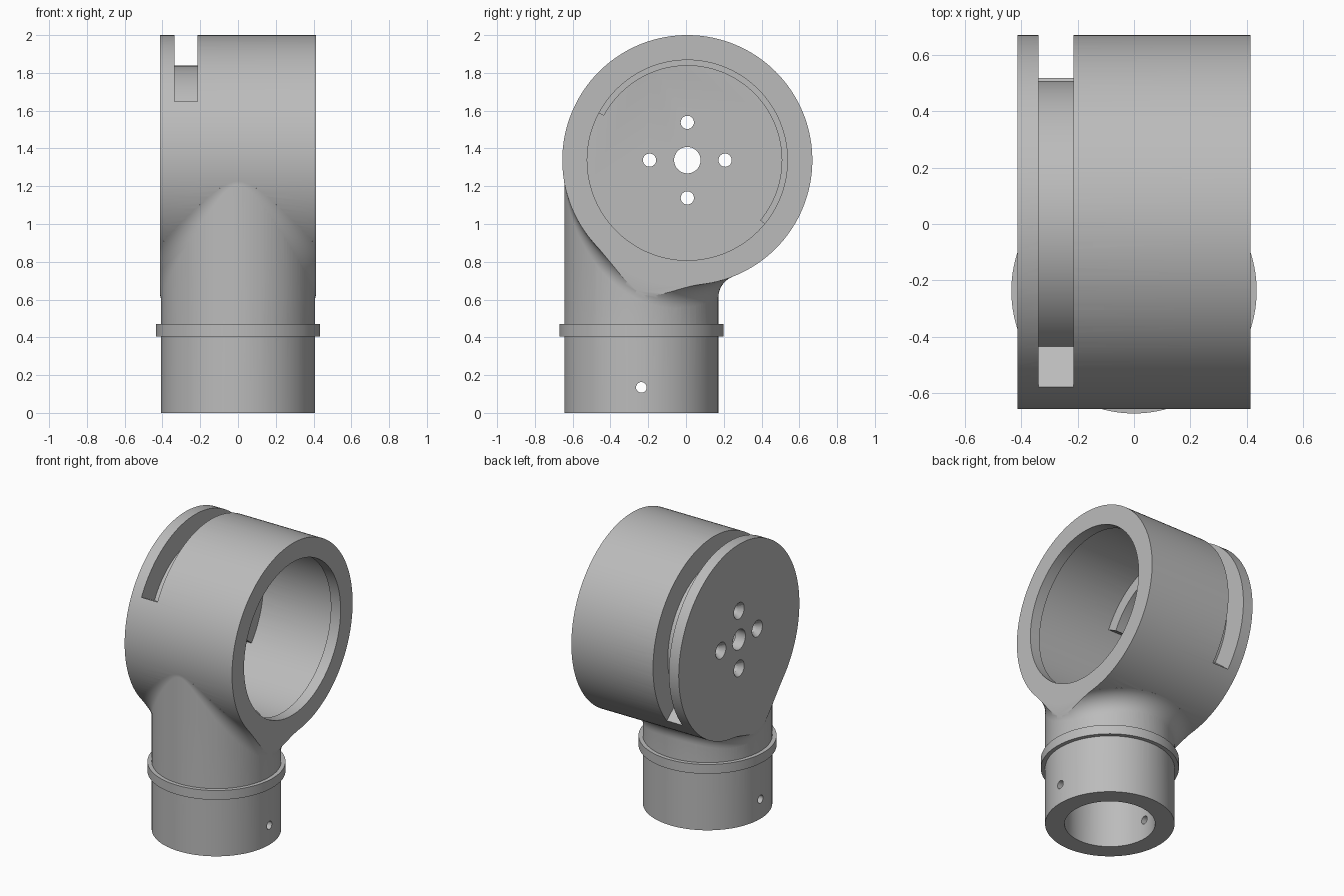
import bpy
import bmesh
from math import sin, cos, pi, sqrt, radians
from mathutils import Matrix, Vector

old = bpy.data.objects.get("Cube")
if old:
    bpy.data.objects.remove(old, do_unlink=True)

SEG = 128
DRUM_Y, DRUM_Z, DRUM_R, HALF_W = 0.007, 1.338, 0.662, 0.4125
NECK_Y, NECK_R, BORE_R = -0.2365, 0.4075, 0.285
WALL = 0.075           # thickness of end plate and lip
CAVITY_R = 0.58
FILLET = 0.12

grey = bpy.data.materials.new("plain grey")
grey.use_nodes = True
grey.diffuse_color = (0.5, 0.5, 0.5, 1)
grey.node_tree.nodes["Principled BSDF"].inputs["Base Color"].default_value = (0.5, 0.5, 0.5, 1)


def make(name, bm):
    bmesh.ops.recalc_face_normals(bm, faces=bm.faces)
    mesh = bpy.data.meshes.new(name)
    bm.to_mesh(mesh)
    bm.free()
    mesh.materials.append(grey)
    obj = bpy.data.objects.new(name, mesh)
    bpy.context.collection.objects.link(obj)
    return obj


def cylinder(name, axis, start, end, a, b, r, r_end=None, seg=SEG):
    """Cylinder or cone along x (a, b = y, z) or along z (a, b = x, y)."""
    bm = bmesh.new()
    bmesh.ops.create_cone(bm, cap_ends=True, segments=seg, radius1=r,
                          radius2=r if r_end is None else r_end, depth=end - start)
    mid = (start + end) / 2
    if axis == "x":
        mat = Matrix.Translation((mid, a, b)) @ Matrix.Rotation(pi / 2, 4, "Y")
    else:
        mat = Matrix.Translation((a, b, mid))
    bm.transform(mat)
    return make(name, bm)


def combine(target, tool, operation):
    mod = target.modifiers.new("combine", "BOOLEAN")
    mod.operation, mod.solver, mod.object = operation, "EXACT", tool
    bpy.context.view_layer.objects.active = target
    bpy.ops.object.modifier_apply(modifier=mod.name)
    bpy.data.objects.remove(tool, do_unlink=True)


def loft(name, rings, closed):
    """Solid through equal rings of points, closed on itself or capped."""
    bm = bmesh.new()
    loops = [[bm.verts.new(p) for p in ring] for ring in rings]
    n = len(loops[0])
    pairs = list(zip(loops, loops[1:])) + ([(loops[-1], loops[0])] if closed else [])
    for lo, hi in pairs:
        for i in range(n):
            j = (i + 1) % n
            bm.faces.new((lo[i], lo[j], hi[j], hi[i]))
    if not closed:
        bm.faces.new(loops[0])
        bm.faces.new(loops[-1])
    return bm


def fillet_section(t, steps=10):
    """Rolling-ball section between neck and drum at neck angle t."""
    out = Vector((cos(t), sin(t), 0))
    axis = Vector((0, NECK_Y, 0))
    ball = axis + out * (NECK_R + FILLET)
    dy = ball.y - DRUM_Y
    ball.z = DRUM_Z - sqrt((DRUM_R + FILLET) ** 2 - dy * dy)
    to_drum = Vector((0, DRUM_Y - ball.y, DRUM_Z - ball.z)).normalized()
    arc = [ball + FILLET * (-out).slerp(to_drum, i / steps) for i in range(steps + 1)]
    in_drum = arc[-1] + to_drum * 0.04
    in_neck = axis + out * (NECK_R - 0.06)
    return arc + [in_drum, in_neck + Vector((0, 0, in_drum.z)), in_neck + Vector((0, 0, ball.z))]


# Outer solid: drum, neck, collar and the fillet trimmed to the drum width
body = cylinder("pipe_elbow_housing", "x", -HALF_W, HALF_W, DRUM_Y, DRUM_Z, DRUM_R)
neck = cylinder("neck", "z", 0, DRUM_Z, 0, NECK_Y, NECK_R)
collar = cylinder("collar", "z", 0.405, 0.47, 0, NECK_Y, 0.4345)
bm = loft("fillet", [fillet_section(2 * pi * k / SEG) for k in range(SEG)], True)
for side in (1, -1):
    cut = bmesh.ops.bisect_plane(bm, geom=bm.verts[:] + bm.edges[:] + bm.faces[:],
                                 plane_co=(side * HALF_W, 0, 0), plane_no=(side, 0, 0),
                                 clear_outer=True)["geom_cut"]
    bmesh.ops.holes_fill(bm, edges=[e for e in cut if isinstance(e, bmesh.types.BMEdge)])
fillet = make("fillet", bm)
for part in (neck, fillet, collar):
    combine(body, part, "UNION")

# Drum cavity behind a narrower lip, and the neck bore opening into it
inner = -HALF_W + WALL
cutters = [
    cylinder("cavity", "x", inner, HALF_W - WALL, DRUM_Y, DRUM_Z, CAVITY_R),
    cylinder("mouth", "x", 0, 0.6, DRUM_Y, DRUM_Z, 0.53),
    cylinder("bore", "z", -0.1, 1.3, 0, NECK_Y, BORE_R),
    cylinder("neck_pin_hole", "x", -0.6, 0.6, NECK_Y, 0.135, 0.028, seg=32),
    cylinder("hub_hole", "x", -0.6, -0.2, DRUM_Y, DRUM_Z, 0.07, seg=48),
]

# Countersunk screw holes around the hub
for k in range(4):
    y, z = DRUM_Y + 0.2 * cos(k * pi / 2), DRUM_Z + 0.2 * sin(k * pi / 2)
    cutters.append(cylinder("screw_hole", "x", -0.6, -0.2, y, z, 0.035, seg=32))
    cutters.append(cylinder("countersink", "x", -HALF_W - 0.01, -HALF_W + 0.035,
                            y, z, 0.063, 0.034, seg=32))

# Slot sweeping over the top of the drum beside the end plate
rings = []
for k in range(97):
    t = radians(-39.5 + (152 + 39.5) * k / 96)
    rings.append([(x, DRUM_Y + r * cos(t), DRUM_Z + r * sin(t))
                  for x, r in ((inner, 0.5), (-0.215, 0.5), (-0.215, 0.8), (inner, 0.8))])
cutters.append(make("slot", loft("slot", rings, False)))

for cutter in cutters:
    combine(body, cutter, "DIFFERENCE")

# Smooth round walls with crisp edges
bpy.ops.object.select_all(action="DESELECT")
body.select_set(True)
bpy.context.view_layer.objects.active = body
bpy.ops.object.shade_smooth_by_angle(angle=radians(30))
